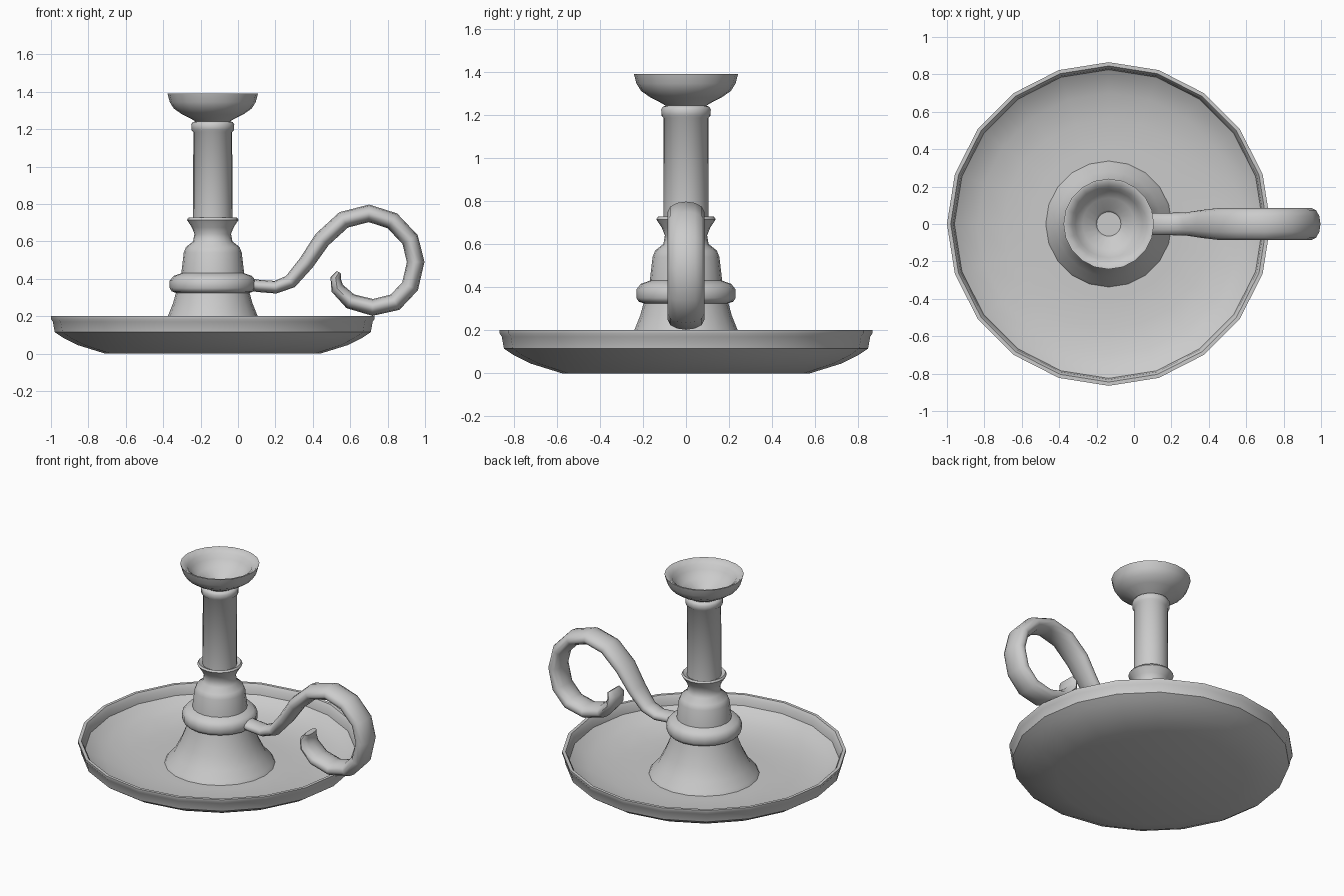
import bpy, bmesh, math
from mathutils import Vector

CX = -0.135      # axis of the dish and stem
SIDES = 20


def skin(name, rings, angle):
    """Bridge a list of vertex rings, cap both ends and smooth the result."""
    bm = bmesh.new()
    loops = [[bm.verts.new(p) for p in ring] for ring in rings]
    n = len(loops[0])
    for a, b in zip(loops, loops[1:]):
        for i in range(n):
            j = (i + 1) % n
            bm.faces.new((a[i], a[j], b[j], b[i]))
    bm.faces.new(loops[0])
    bm.faces.new(loops[-1])
    bmesh.ops.recalc_face_normals(bm, faces=bm.faces)
    mesh = bpy.data.meshes.new(name)
    bm.to_mesh(mesh)
    bm.free()
    obj = bpy.data.objects.new(name, mesh)
    bpy.context.collection.objects.link(obj)
    bpy.ops.object.select_all(action='DESELECT')
    obj.select_set(True)
    bpy.context.view_layer.objects.active = obj
    bpy.ops.object.shade_smooth_by_angle(angle=math.radians(angle))
    return obj


def lathe(name, profile, angle=45):
    """Turn a (radius, height) profile around the stem axis."""
    turns = [2 * math.pi * i / SIDES for i in range(SIDES)]
    return skin(name, [[(CX + r * math.cos(t), r * math.sin(t), z) for t in turns]
                       for r, z in profile], angle)


# Shallow dish: underside, rim, then the inside floor
lathe("dish", [
    (0.575, 0.0), (0.72, 0.045), (0.80, 0.085), (0.845, 0.115), (0.855, 0.17),
    (0.865, 0.185), (0.865, 0.20), (0.845, 0.20), (0.832, 0.18), (0.825, 0.135),
    (0.78, 0.105), (0.70, 0.075), (0.56, 0.05), (0.40, 0.05), (0.25, 0.05)])

# Turned stem with flared foot, collars and candle cup
lathe("stem", [
    (0.34, 0.045), (0.325, 0.07), (0.28, 0.12), (0.24, 0.20), (0.212, 0.27),
    (0.197, 0.325), (0.22, 0.333), (0.23, 0.35), (0.23, 0.39), (0.21, 0.415),
    (0.168, 0.43), (0.155, 0.54), (0.143, 0.57), (0.105, 0.60), (0.098, 0.64),
    (0.112, 0.675), (0.138, 0.715), (0.13, 0.727), (0.105, 0.715),
    (0.104, 1.185), (0.114, 1.195), (0.115, 1.225), (0.107, 1.238),
    (0.094, 1.242), (0.11, 1.252), (0.165, 1.28), (0.208, 1.31), (0.23, 1.345),
    (0.242, 1.39), (0.232, 1.39), (0.197, 1.365), (0.18, 1.335),
    (0.14, 1.295), (0.075, 1.265), (0.065, 1.25)])

# Scroll handle: x, z, half thickness, half width
path = [
    (0.03, 0.375, 0.033, 0.058), (0.11, 0.362, 0.033, 0.06), (0.20, 0.355, 0.034, 0.06),
    (0.28, 0.385, 0.038, 0.062), (0.365, 0.485, 0.042, 0.075), (0.45, 0.61, 0.046, 0.085),
    (0.565, 0.715, 0.047, 0.085), (0.70, 0.75, 0.047, 0.085), (0.825, 0.71, 0.047, 0.085),
    (0.92, 0.61, 0.047, 0.085), (0.95, 0.49, 0.047, 0.085), (0.92, 0.36, 0.047, 0.085),
    (0.84, 0.275, 0.047, 0.085), (0.72, 0.247, 0.045, 0.085), (0.60, 0.28, 0.042, 0.085),
    (0.53, 0.35, 0.035, 0.083), (0.522, 0.405, 0.028, 0.078), (0.54, 0.435, 0.014, 0.06)]
pts = [Vector((x, 0, z)) for x, z, _, _ in path]
rings = []
for k, (x, z, thick, wide) in enumerate(path):
    tangent = (pts[min(k + 1, len(pts) - 1)] - pts[max(k - 1, 0)]).normalized()
    normal = Vector((-tangent.z, 0, tangent.x))
    ring = []
    for i in range(12):
        t = 2 * math.pi * i / 12
        ring.append(pts[k] + normal * thick * math.cos(t)
                    + Vector((0, wide * math.sin(t), 0)))
    rings.append(ring)
skin("handle", rings, 60)
